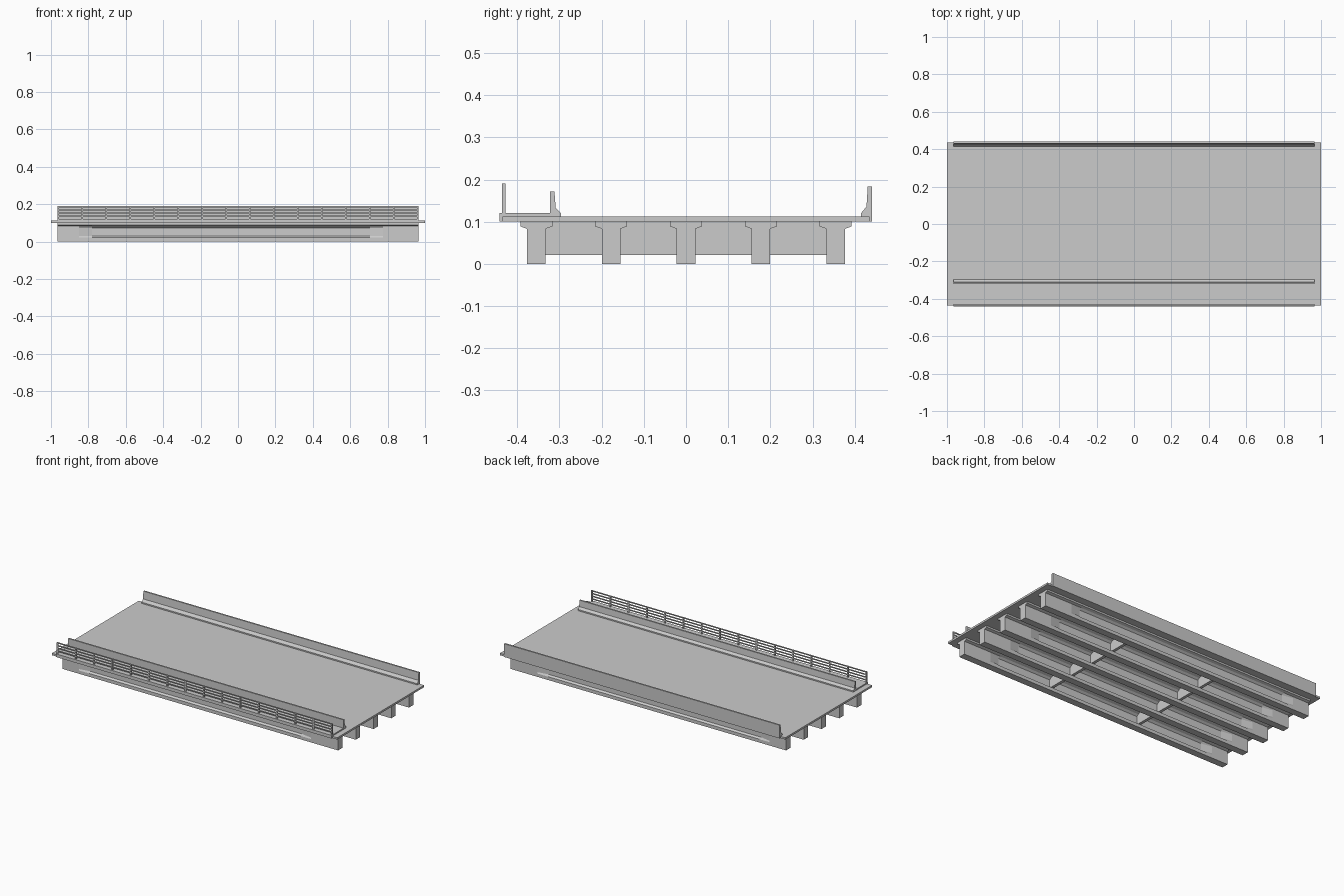
import bpy, bmesh

if "Cube" in bpy.data.objects:
    bpy.data.objects.remove(bpy.data.objects["Cube"])

SPAN = 0.965          # half length of girders, barriers and railing


def loft(name, sections):
    """Solid through a list of (x, [(y, z), ...]) closed sections."""
    bm = bmesh.new()
    rings = [[bm.verts.new((x, y, z)) for y, z in pts] for x, pts in sections]
    for a, b in zip(rings, rings[1:]):
        n = len(a)
        for i in range(n):
            j = (i + 1) % n
            bm.faces.new((a[i], a[j], b[j], b[i]))
    bm.faces.new(rings[0][::-1])
    bm.faces.new(rings[-1])
    bmesh.ops.recalc_face_normals(bm, faces=bm.faces)
    me = bpy.data.meshes.new(name)
    bm.to_mesh(me)
    bm.free()
    ob = bpy.data.objects.new(name, me)
    bpy.context.collection.objects.link(ob)
    return ob


def extrude(name, pts, x0=-SPAN, x1=SPAN):
    return loft(name, [(x0, pts), (x1, pts)])


def box(name, x0, x1, y0, y1, z0, z1):
    return extrude(name, [(y0, z0), (y1, z0), (y1, z1), (y0, z1)], x0, x1)


def girder_section(yc, w):
    """Bulb bottom, web of half width w, wide top flange."""
    half = [(0.022, 0), (0.022, 0.021), (w, 0.03), (w, 0.073),
            (0.022, 0.083), (0.038, 0.089), (0.038, 0.1)]
    return [(yc + y, z) for y, z in half] + [(yc - y, z) for y, z in reversed(half)]


# Road deck and raised walkway
box("deck_slab", -1, 1, -0.435, 0.435, 0.1, 0.112)
extrude("walkway", [(-0.442, 0.1), (-0.435, 0.1), (-0.435, 0.111), (-0.318, 0.111),
                    (-0.318, 0.12), (-0.442, 0.12)])

# Girders: solid end blocks tapering to a thin web
girder_ys = [-0.355, -0.1775, 0, 0.1775, 0.355]
for i, yc in enumerate(girder_ys):
    stations = [(-SPAN, 0.022), (-0.85, 0.022), (-0.78, 0.01),
                (0.705, 0.01), (0.775, 0.022), (SPAN, 0.022)]
    loft(f"girder_{i + 1}", [(x, girder_section(yc, w)) for x, w in stations])

# Cross diaphragms at the third points
for r, x in enumerate((-0.32, 0.32)):
    for i, (a, b) in enumerate(zip(girder_ys, girder_ys[1:])):
        box(f"diaphragm_{r + 1}_{i + 1}", x - 0.009, x + 0.009,
            a + 0.005, b - 0.005, 0.021, 0.1)

# Outer parapet (back) and traffic barrier beside the walkway
extrude("outer_parapet", [(0.434, 0.1), (0.441, 0.1), (0.441, 0.184), (0.431, 0.184),
                          (0.428, 0.136), (0.415, 0.12), (0.415, 0.111), (0.434, 0.111)])
extrude("traffic_barrier", [(-0.322, 0.111), (-0.296, 0.111), (-0.296, 0.12),
                            (-0.309, 0.133), (-0.312, 0.172), (-0.322, 0.172)])

# Pedestrian railing
posts = 16
for i in range(posts):
    x = -SPAN + 0.004 + i * (2 * SPAN - 0.008) / (posts - 1)
    box(f"railing_post_{i + 1}", x - 0.004, x + 0.004, -0.436, -0.428, 0.119, 0.19)
for i, z in enumerate((0.136, 0.153, 0.17, 0.187)):
    box(f"railing_bar_{i + 1}", -SPAN, SPAN, -0.435, -0.429, z - 0.003, z + 0.003)
